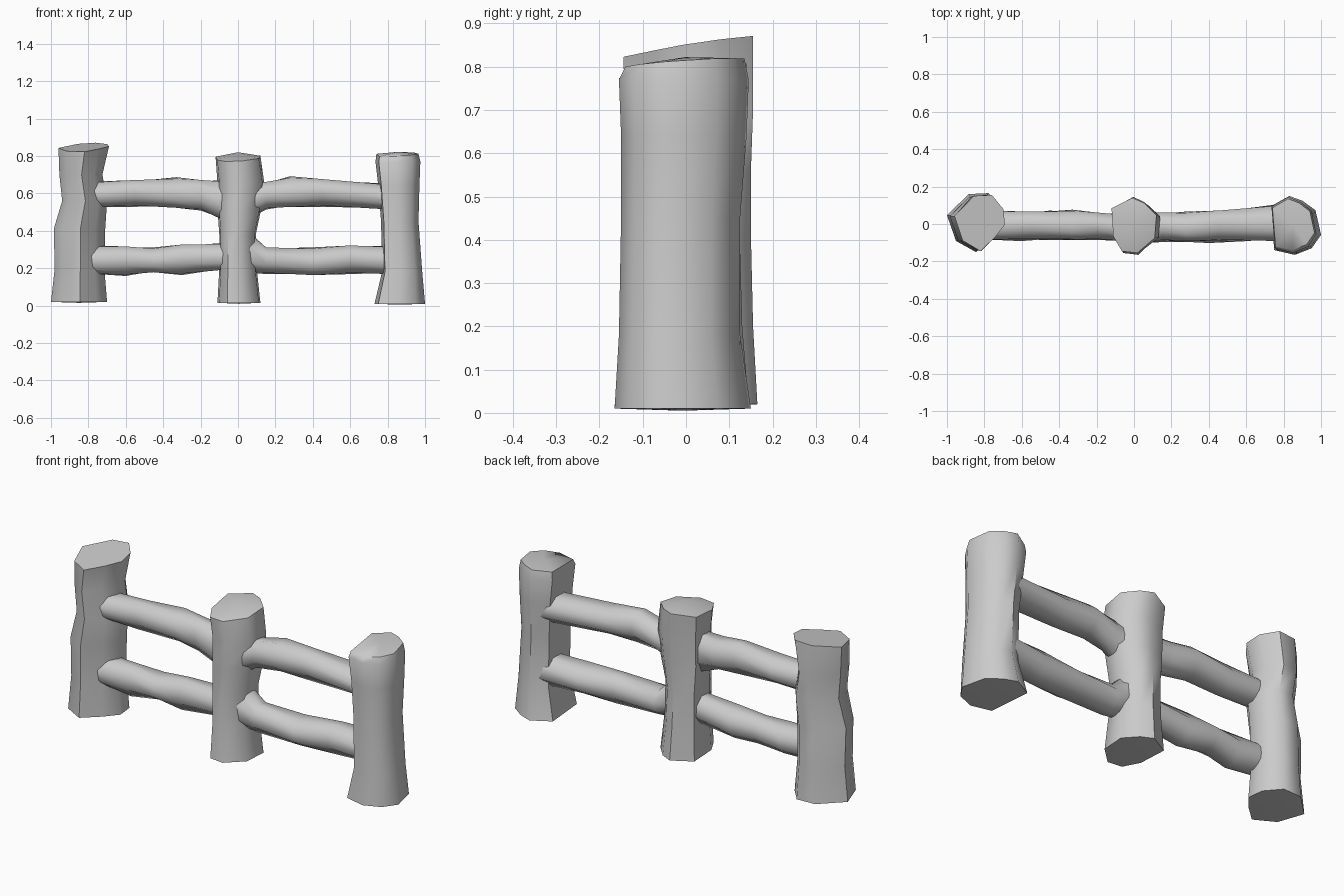
import bpy, bmesh, math

if "Cube" in bpy.data.objects:
    bpy.data.objects.remove(bpy.data.objects["Cube"])

stone = bpy.data.materials.new("pale_grey")
stone.diffuse_color = (0.6, 0.6, 0.6, 1)
stone.use_nodes = True
stone.node_tree.nodes["Principled BSDF"].inputs["Base Color"].default_value = stone.diffuse_color


def loft(name, rings, caps):
    """Skin a list of equal-sized point rings, closing each end to a cap point."""
    bm = bmesh.new()
    loops = [[bm.verts.new(p) for p in ring] for ring in rings]
    n = len(loops[0])
    for a, b in zip(loops, loops[1:]):
        for i in range(n):
            j = (i + 1) % n
            bm.faces.new((a[i], a[j], b[j], b[i]))
    for loop, cap in zip((loops[0], loops[-1]), caps):
        c = bm.verts.new(cap)
        for i in range(n):
            bm.faces.new((loop[i], loop[(i + 1) % n], c))
    bmesh.ops.recalc_face_normals(bm, faces=bm.faces)
    mesh = bpy.data.meshes.new(name)
    bm.to_mesh(mesh)
    bm.free()
    mesh.materials.append(stone)
    ob = bpy.data.objects.new(name, mesh)
    bpy.context.collection.objects.link(ob)
    bpy.context.view_layer.objects.active = ob
    ob.select_set(True)
    bpy.ops.object.shade_smooth_by_angle(angle=math.radians(55))
    ob.select_set(False)


def post(name, outline, levels, slope, crown):
    """Rough post: outline fitted to (z, x min, x max, y min, y max) at each level."""
    xs, ys = zip(*outline)
    rings = []
    for k, (z, x0, x1, y0, y1) in enumerate(levels):
        ring = []
        for x, y in outline:
            u = (x - min(xs)) / (max(xs) - min(xs))
            v = (y - min(ys)) / (max(ys) - min(ys))
            lift = 0
            if k == len(levels) - 1:      # tilted top rim
                lift = slope[0] * (u - 0.5) + slope[1] * (v - 0.5)
            ring.append((x0 + u * (x1 - x0), y0 + v * (y1 - y0), z + lift))
        rings.append(ring)
    ends = []
    for (z, x0, x1, y0, y1), dz in ((levels[0], -0.005), (levels[-1], crown)):
        ends.append(((x0 + x1) / 2, (y0 + y1) / 2, z + dz))
    loft(name, rings, ends)


def rail(name, sections):
    """Rough horizontal log: sections are (x, z min, z max, y min, y max)."""
    rings = []
    for k, (x, z0, z1, y0, y1) in enumerate(sections):
        ring = []
        for i in range(8):
            a = math.tau * (i + 0.5) / 8 + 0.12 * (-1) ** k
            ring.append((x, (y0 + y1) / 2 + math.cos(a) * (y1 - y0) * 0.53,
                         (z0 + z1) / 2 + math.sin(a) * (z1 - z0) * 0.53))
        rings.append(ring)
    ends = [(s[0], (s[3] + s[4]) / 2, (s[1] + s[2]) / 2) for s in (sections[0], sections[-1])]
    loft(name, rings, ends)


# Posts
post("left_post",
     [(-1, .05), (-.95, -.09), (-.84, -.15), (-.75, -.07), (-.69, 0), (-.70, .09), (-.77, .17), (-.88, .165)],
     [(.02, -1, -.70, -.15, .165), (.20, -.98, -.715, -.14, .155), (.41, -.985, -.71, -.14, .15),
      (.56, -.94, -.70, -.145, .15), (.70, -.955, -.725, -.14, .155), (.845, -.96, -.69, -.145, .155)],
     (.015, .045), 0)
post("middle_post",
     [(-.12, .09), (-.11, -.07), (-.06, -.155), (.03, -.165), (.13, -.08), (.14, .05), (.07, .12), (0, .15)],
     [(.015, -.11, .12, -.165, .145), (.20, -.10, .10, -.15, .13), (.38, -.10, .095, -.15, .125),
      (.52, -.11, .125, -.145, .125), (.66, -.11, .14, -.15, .13), (.79, -.12, .12, -.155, .14)],
     (.01, .035), .03)
post("right_post",
     [(.73, .10), (.75, -.13), (.86, -.155), (.95, -.12), (1, -.05), (.97, .08), (.90, .13), (.83, .155)],
     [(.01, .73, 1, -.165, .15), (.18, .77, .985, -.155, .125), (.45, .765, .965, -.15, .125),
      (.64, .75, .97, -.15, .14), (.77, .735, .975, -.155, .145), (.81, .74, .965, -.14, .135)],
     (.01, .02), .012)

# Rails
rail("upper_left_rail", [(-.82, .53, .66, -.08, .07), (-.55, .53, .67, -.085, .065), (-.33, .525, .685, -.08, .075),
                         (-.2, .51, .67, -.085, .06), (-.06, .45, .67, -.09, .055)])
rail("lower_left_rail", [(-.82, .175, .32, -.08, .07), (-.6, .16, .315, -.09, .06), (-.45, .18, .31, -.085, .07),
                         (-.3, .165, .325, -.085, .06), (-.06, .195, .335, -.09, .055)])
rail("upper_right_rail", [(.06, .47, .65, -.10, .06), (.15, .515, .66, -.09, .06), (.28, .53, .69, -.09, .065),
                          (.45, .53, .675, -.09, .07), (.82, .515, .65, -.09, .11)])
rail("lower_right_rail", [(.06, .18, .39, -.10, .06), (.15, .17, .31, -.095, .06), (.4, .165, .31, -.10, .065),
                          (.6, .17, .32, -.09, .08), (.82, .17, .32, -.08, .10)])
